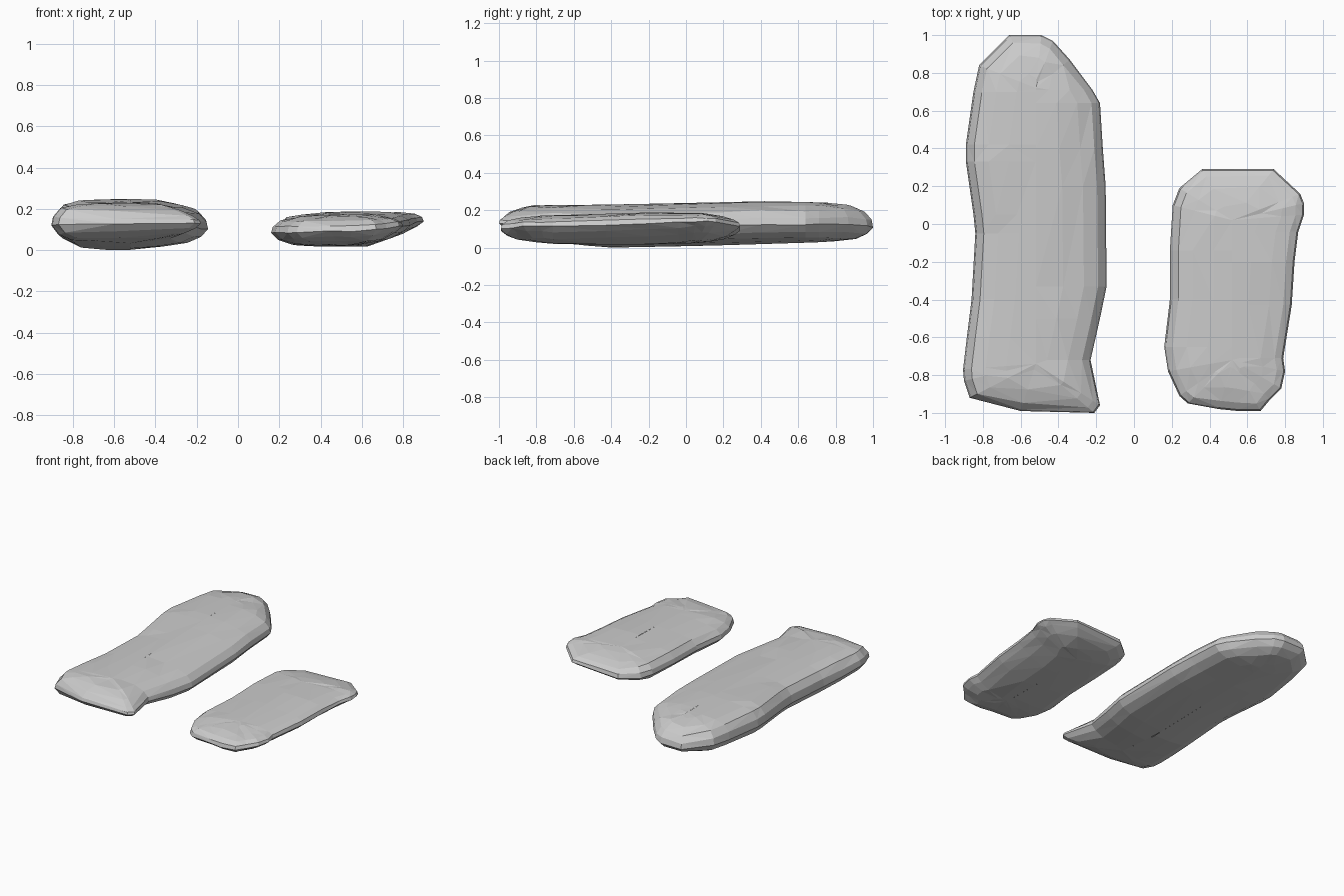
import bpy, bmesh, random
from mathutils import Vector

if "Cube" in bpy.data.objects:
    bpy.data.objects.remove(bpy.data.objects["Cube"])

random.seed(4)


def lerp_table(table, v):
    for (a, za), (b, zb) in zip(table, table[1:]):
        if v <= b:
            return za + (zb - za) * max(0, (v - a) / (b - a))
    return table[-1][1]


# Rings from underside to top: inset from the outline, height fraction (None = spine)
RINGS = [(None, 0.0), (0.22, 0.0), (0.10, 0.04), (0.035, 0.20), (0.0, 0.43),
         (0.008, 0.66), (0.045, 0.87), (0.12, 0.96), (0.23, 0.99), (None, 1.0)]


def slab(name, outline, spine_x, spine_y, bottom, top):
    bm = bmesh.new()
    rings = []
    for inset, t in RINGS:
        ring = []
        for x, y in outline:
            p = Vector((x, y))
            s = Vector((spine_x, min(max(y, spine_y[0]), spine_y[1])))
            d = s - p
            q = s if inset is None else p + d.normalized() * min(inset, d.length)
            zb, zt = bottom(q.x, q.y), top(q.x, q.y)
            jitter = 0 if inset is None else random.uniform(-0.004, 0.004)
            if t < 0.1:
                jitter = abs(jitter)
            ring.append(bm.verts.new((q.x, q.y, zb + (zt - zb) * t + jitter)))
        rings.append(ring)
    n = len(outline)
    for lo, hi in zip(rings, rings[1:]):
        for i in range(n):
            j = (i + 1) % n
            bm.faces.new((lo[i], lo[j], hi[j], hi[i]))
    # Collapse the spine rows so both faces close up
    bmesh.ops.remove_doubles(bm, verts=bm.verts, dist=0.004)
    bmesh.ops.triangulate(bm, faces=bm.faces)
    bmesh.ops.recalc_face_normals(bm, faces=bm.faces)
    mesh = bpy.data.meshes.new(name)
    bm.to_mesh(mesh)
    bm.free()
    obj = bpy.data.objects.new(name, mesh)
    bpy.context.collection.objects.link(obj)
    return obj


# Long slab
long_outline = [
    (-.87, -.92), (-.60, -.99), (-.21, -1), (-.18, -.96), (-.23, -.72),
    (-.18, -.5), (-.145, -.33), (-.15, .2), (-.165, .4), (-.18, .64),
    (-.22, .71), (-.34, .87), (-.43, .97), (-.49, 1), (-.66, 1),
    (-.82, .84), (-.85, .7), (-.89, .42), (-.89, .33), (-.85, .05),
    (-.84, -.05), (-.86, -.4), (-.885, -.6), (-.905, -.77), (-.90, -.83)]
long_bottom = [(-1, .07), (-.85, .045), (-.6, .018), (-.42, 0), (.1, .01), (.6, .025), (1, .04)]
long_top = [(-1, .195), (-.85, .225), (-.3, .232), (.5, .25), (.85, .236), (1, .20)]
slab("long_stone_slab", long_outline, -.52, (-.74, .72),
     lambda x, y: lerp_table(long_bottom, y) + max(0, x + .5) * .09,
     lambda x, y: lerp_table(long_top, y) - max(0, x + .42) * .13)

# Short slab, with its rear right corner turned upward
short_outline = [
    (.285, -.95), (.45, -.98), (.55, -.99), (.67, -.99), (.72, -.93),
    (.78, -.87), (.80, -.78), (.79, -.71), (.835, -.43), (.85, -.2),
    (.87, -.04), (.90, .05), (.90, .11), (.88, .16), (.74, .29), (.36, .29),
    (.24, .19), (.205, .1), (.19, -.14), (.19, -.4), (.16, -.65),
    (.18, -.78), (.24, -.91)]
short_bottom = [(-1, .045), (-.7, .02), (-.3, .015), (.1, .025), (.3, .05)]
short_top = [(-1, .155), (-.75, .172), (-.2, .188), (.1, .185), (.3, .16)]
slab("short_stone_slab", short_outline, .52, (-.72, .02),
     lambda x, y: lerp_table(short_bottom, y) + max(0, x - .64) * .32,
     lambda x, y: lerp_table(short_top, y) + min(0, x - .5) * .04)
